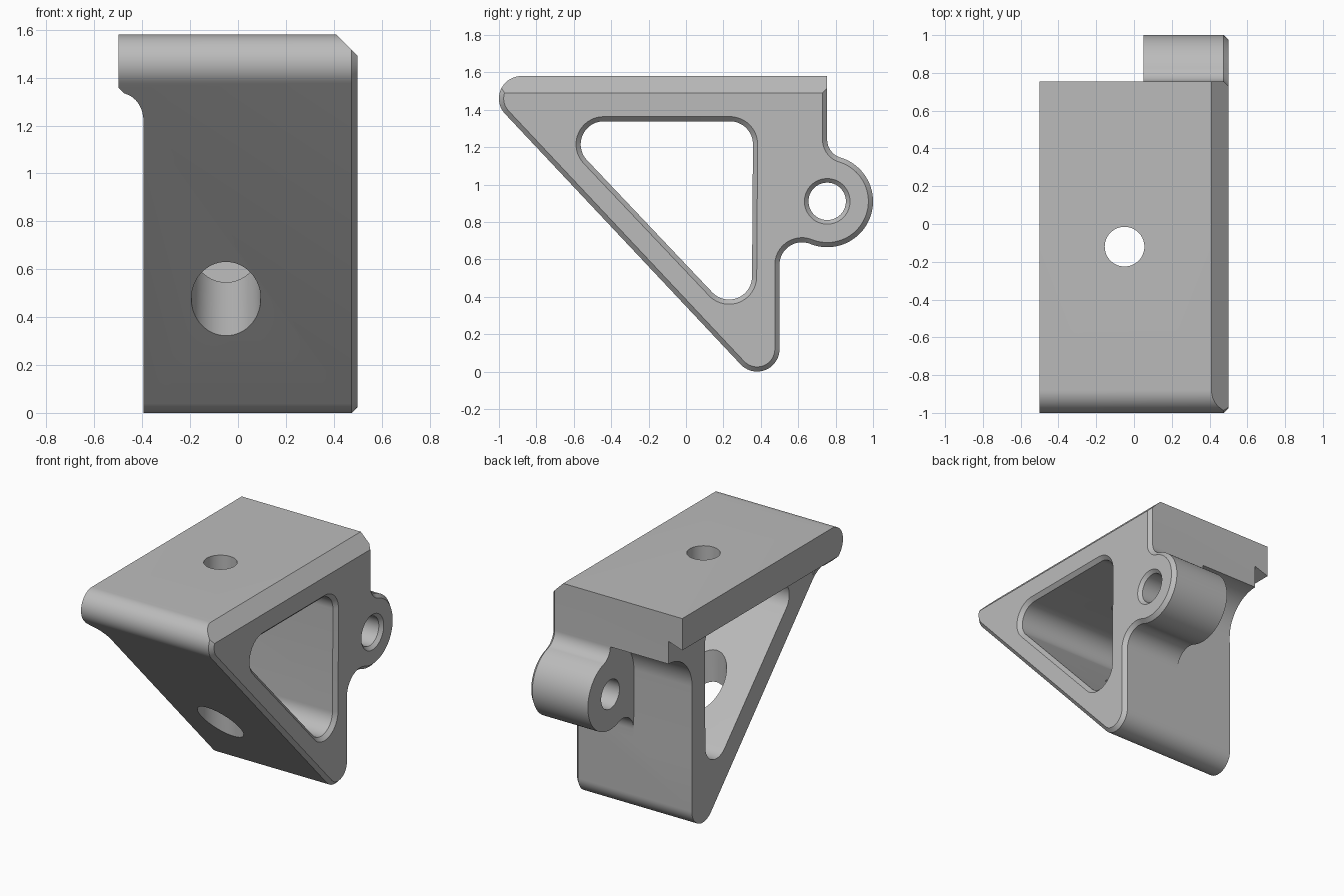
import bpy, bmesh, math
from mathutils import Vector

cube = bpy.data.objects.get("Cube")
if cube:
    bpy.data.objects.remove(cube, do_unlink=True)

grey = bpy.data.materials.new("plain_grey")
grey.use_nodes = True
grey.diffuse_color = (0.5, 0.5, 0.5, 1)
grey.node_tree.nodes["Principled BSDF"].inputs["Base Color"].default_value = (0.5, 0.5, 0.5, 1)


def arc(cx, cy, r, start, end, steps=20):
    angles = [math.radians(start + (end - start) * i / steps) for i in range(steps + 1)]
    return [(cx + r * math.cos(a), cy + r * math.sin(a)) for a in angles]


def circle(cx, cy, r):
    return arc(cx, cy, r, 0, 360, 64)[:-1]


def inset(points, d):
    """Move every side of a counterclockwise outline inward by d."""
    result = []
    for i, p in enumerate(points):
        before = (Vector(p) - Vector(points[i - 1])).normalized()
        after = (Vector(points[(i + 1) % len(points)]) - Vector(p)).normalized()
        n1, n2 = Vector((-before.y, before.x)), Vector((-after.y, after.x))
        result.append(tuple(Vector(p) + (n1 + n2) * d / (1 + n1.dot(n2))))
    return result


def loft(name, sections, axis):
    """Join outlines placed at positions along an axis into a closed solid."""
    bm = bmesh.new()
    rings = []
    for t, outline in sections:
        ring = []
        for a, b in outline:
            co = [a, b]
            co.insert(axis, t)
            ring.append(bm.verts.new(co))
        rings.append(ring)
    bm.faces.new(rings[0])
    bm.faces.new(rings[-1])
    for low, high in zip(rings, rings[1:]):
        for i in range(len(low)):
            bm.faces.new((low[i - 1], low[i], high[i], high[i - 1]))
    bmesh.ops.recalc_face_normals(bm, faces=bm.faces)
    mesh = bpy.data.meshes.new(name)
    bm.to_mesh(mesh)
    bm.free()
    obj = bpy.data.objects.new(name, mesh)
    bpy.context.collection.objects.link(obj)
    obj.data.materials.append(grey)
    return obj


# Side outline: rounded triangle with a hinge lug at the back
slope = 223.2
lug_y, lug_z = 0.755, 0.91
outline = arc(0.38, 0.12, 0.12, slope, 360)
outline += arc(0.62, 0.571, 0.12, 180, 68.3)
outline += arc(lug_y, lug_z, 0.245, -111.7, 73.1, 40)[1:]
outline += arc(0.855, 1.24, 0.1, 253.1, 180)[1:]
outline += [(0.755, 1.58)]
outline += arc(-0.88, 1.46, 0.12, 90, slope)

edge = 0.025
bracket = loft("bracket", [(-0.5, outline), (0.5 - edge, outline),
                           (0.5, inset(outline, edge))], 0)


def window(r):
    return (arc(0.23, 0.508, r, slope, 360) + arc(0.235, 1.215, r, 0, 90)
            + arc(-0.44, 1.215, r, 90, slope))


def lug_hole(r):
    return circle(lug_y, lug_z, r)


def bevelled_hole(name, shape, r, bevel):
    return loft(name, [(-0.7, shape(r)), (0.5 - bevel, shape(r)),
                       (0.52, shape(r + bevel + 0.02))], 0)


# Space behind the body beside the lug
clearance = [(1.1, 0.5), (1.1, 1.24)] + arc(0.755, 0.98, 0.258, 90, 180) + [(0.5, 0.5)]

# Side recess under the top lip, with a rounded front end
recess = [(-0.6, -0.1), (-0.395, -0.1), (-0.395, 1.395), (-0.5, 1.36), (-0.6, 1.327)]
round_end = ([(-0.6, -0.1), (-0.395, -0.1)] + arc(-0.49, 1.22, 0.115 * 0.83, 0, 0, 1)[:1]
             + [(-0.49 + 0.095 * math.cos(a), 1.22 + 0.115 * math.sin(a))
                for a in [math.radians(8 * i) for i in range(1, 10)]]
             + [(-0.475, 1.335), (-0.5, 1.36), (-0.6, 1.36)])

cutters = [
    loft("back_clearance", [(-0.7, clearance), (0.05, clearance)], 0),
    loft("side_recess", [(-0.82, recess), (1.2, recess)], 1),
    loft("recess_front", [(-1.2, round_end), (-0.81, round_end)], 1),
    loft("top_bevel", [(-1.2, [(0.39, 1.6), (0.6, 1.39), (0.6, 1.6)]),
                       (1.2, [(0.39, 1.6), (0.6, 1.39), (0.6, 1.6)])], 1),
    bevelled_hole("window_cutter", window, 0.123, edge),
    bevelled_hole("lug_hole_cutter", lug_hole, 0.1, 0.022),
    loft("screw_hole", [(1.2, circle(-0.05, -0.12, 0.105)), (1.7, circle(-0.05, -0.12, 0.105))], 2),
    loft("access_hole", [(-0.1, circle(-0.05, -0.12, 0.145)), (1.0, circle(-0.05, -0.12, 0.145))], 2),
]

# Carve the solid
bpy.ops.object.select_all(action='DESELECT')
bracket.select_set(True)
bpy.context.view_layer.objects.active = bracket
for cutter in cutters:
    cutter.hide_render = True
    mod = bracket.modifiers.new(cutter.name, 'BOOLEAN')
    mod.operation = 'DIFFERENCE'
    mod.solver = 'EXACT'
    mod.object = cutter
    bpy.ops.object.modifier_apply(modifier=mod.name)
    bpy.data.objects.remove(cutter, do_unlink=True)

bpy.ops.object.shade_smooth_by_angle(angle=math.radians(25))
